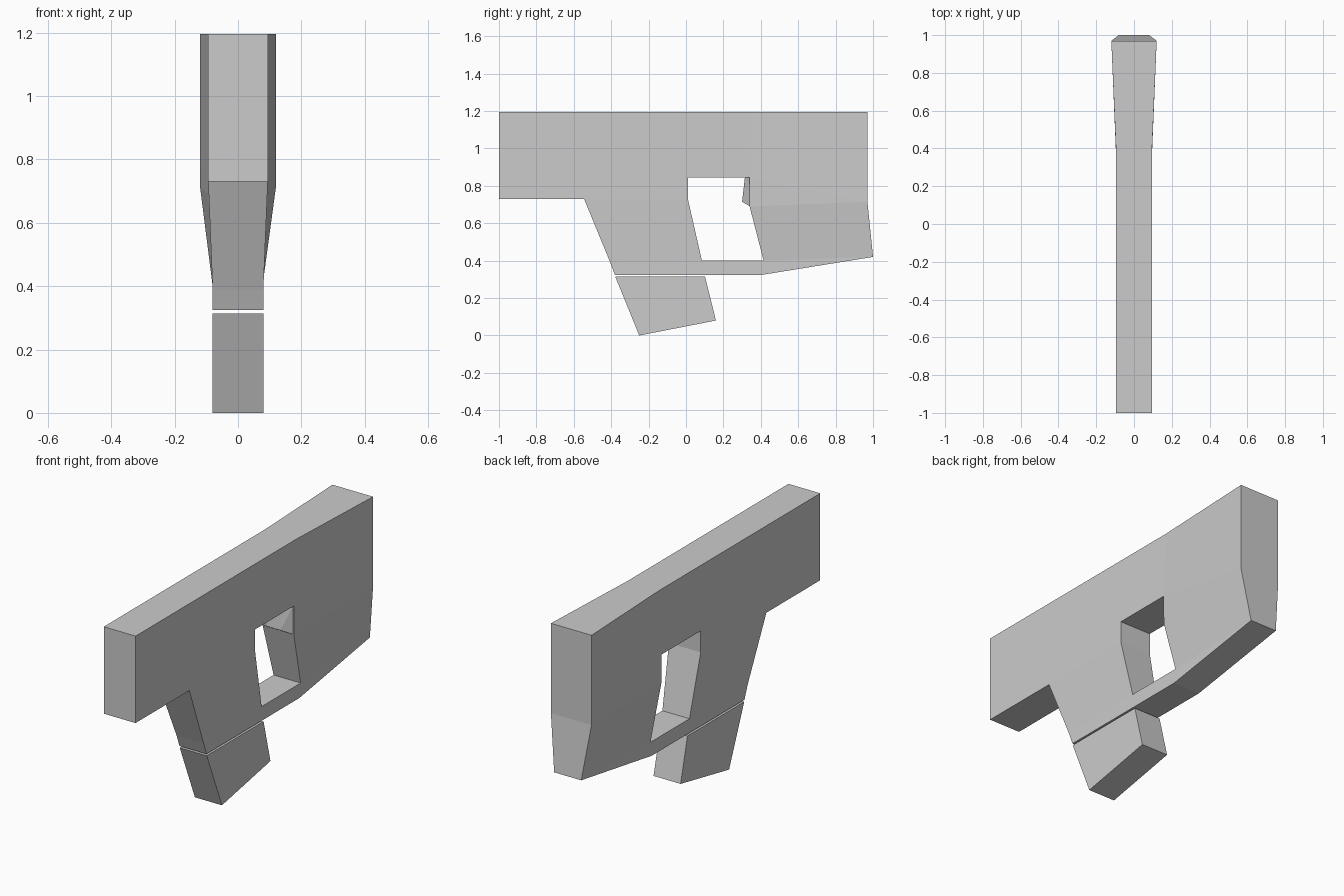
import bpy, bmesh

if "Cube" in bpy.data.objects:
    bpy.data.objects.remove(bpy.data.objects["Cube"])


def finish(bm, name):
    bmesh.ops.recalc_face_normals(bm, faces=bm.faces[:])
    me = bpy.data.meshes.new(name)
    bm.to_mesh(me)
    bm.free()
    ob = bpy.data.objects.new(name, me)
    bpy.context.collection.objects.link(ob)
    return ob


def mirrored_slab(name, pts, faces):
    """Side panels at +-half width, joined by walls along every open edge."""
    bm = bmesh.new()
    right = {k: bm.verts.new((w, y, z)) for k, (y, z, w) in pts.items()}
    left = {k: bm.verts.new((-w, y, z)) for k, (y, z, w) in pts.items()}
    edges = [(f[i], f[(i + 1) % len(f)]) for f in faces for i in range(len(f))]
    for f in faces:
        bm.faces.new([right[k] for k in f])
        bm.faces.new([left[k] for k in reversed(f)])
    for a, b in edges:
        if (b, a) not in edges:
            bm.faces.new((right[b], right[a], left[a], left[b]))
    return finish(bm, name)


# Main body: (y, z, half width) for each profile point
M, N = 0.094, 0.08
body = {
    'a0': (-1, 1.195, M), 'a1': (0.01, 1.195, M),
    'a2': (0.36, 1.195, M), 'a3': (0.97, 1.195, 0.12),
    'b': (-1, 0.73, M), 'c': (-0.545, 0.73, M),
    'd': (-0.405, 0.39, N), 'e': (-0.38, 0.324, N),
    'g': (0.405, 0.324, N), 'k': (1.0, 0.42, N), 'r': (0.97, 0.715, 0.12),
    # opening
    'h1': (0.01, 0.73, M), 'h2': (0.085, 0.40, N), 'h3': (0.415, 0.40, N),
    'h4': (0.34, 0.69, 0.092), 'h5': (0.34, 0.845, M), 'h6': (0.01, 0.845, M),
}
panels = ["a0 b c h1 h6 a1", "a1 h6 h5 a2", "a2 h5 r a3", "h5 h4 r",
          "h4 h3 k r", "c d h2 h1", "d e g h2", "h2 g h3", "h3 g k"]
mirrored_slab("body", body, [p.split() for p in panels])

# Lower handle, separated from the body by a thin gap
handle = {'a': (-0.378, 0.314, N), 'b': (-0.25, 0, N),
          'c': (0.16, 0.08, N), 'd': (0.102, 0.314, N)}
mirrored_slab("handle", handle, [list("abcd")])

# Tapered ridge on the rear wall of the opening
bm = bmesh.new()
for s in (-1, 1):
    for x, y, z in ((0.09, 0.342, 0.847), (0.09, 0.342, 0.69),
                    (0.04, 0.315, 0.847), (0.04, 0.30, 0.715)):
        bm.verts.new((s * x, y, z))
bmesh.ops.convex_hull(bm, input=bm.verts[:])
finish(bm, "opening_ridge")
